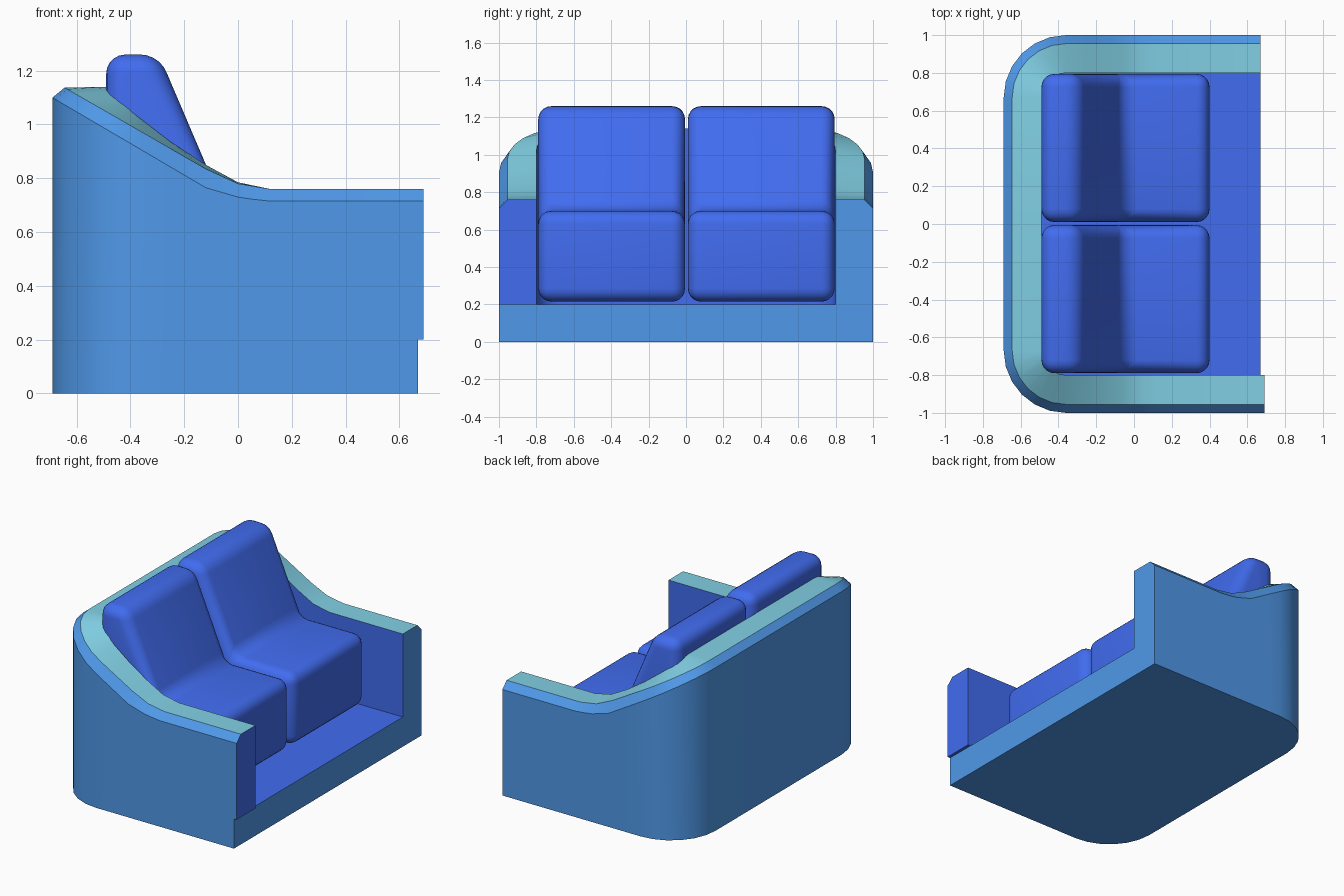
import bpy, bmesh, math

if "Cube" in bpy.data.objects:
    bpy.data.objects.remove(bpy.data.objects["Cube"])


def material(name, rgb):
    m = bpy.data.materials.new(name)
    m.diffuse_color = (*rgb, 1)
    m.use_nodes = True
    m.node_tree.nodes["Principled BSDF"].inputs["Base Color"].default_value = m.diffuse_color
    return m


SHELL = material("light blue", (0.08, 0.32, 0.82))
TRIM = material("pale teal", (0.22, 0.63, 0.78))
CLOTH = material("royal blue", (0.053, 0.15, 0.87))


def finish(bm, name, mats, angle=35):
    bmesh.ops.recalc_face_normals(bm, faces=bm.faces[:])
    me = bpy.data.meshes.new(name)
    bm.to_mesh(me)
    bm.free()
    ob = bpy.data.objects.new(name, me)
    bpy.context.collection.objects.link(ob)
    for m in mats:
        me.materials.append(m)
    bpy.ops.object.select_all(action='DESELECT')
    ob.select_set(True)
    bpy.context.view_layer.objects.active = ob
    bpy.ops.object.shade_smooth_by_angle(angle=math.radians(angle))
    return ob


def height(curve, x):
    """Piecewise linear height along x."""
    if x <= curve[0][0]:
        return curve[0][1]
    for (x0, z0), (x1, z1) in zip(curve, curve[1:]):
        if x <= x1:
            return z0 + (z1 - z0) * (x - x0) / (x1 - x0)
    return curve[-1][1]


# Height of the three top rails: outer edge, chamfer edge, inner edge
OUTER = [(-0.69, 1.10), (-0.12, 0.765), (0.0, 0.73), (0.10, 0.715)]
CHAMFER = [(-0.65, 1.14), (-0.12, 0.835), (0.0, 0.78), (0.12, 0.76)]
INNER = [(-0.49, 1.14), (-0.40, 1.05), (-0.25, 0.935), (-0.12, 0.85),
         (0.0, 0.785), (0.12, 0.76)]
CX, CY, R = -0.36, 0.67, 0.33      # corner centre and outer radius
FRONT, FLOOR = 0.67, 0.20


def path(inset):
    """U-shaped plan line, inset from the outside."""
    r = R - inset
    half = [(x, -CY - r) for x in (FRONT, 0.12, 0.05, 0, -0.06, -0.12, -0.25)]
    for i in range(7):
        a = math.radians(270 - 15 * i)
        half.append((CX + r * math.cos(a), -CY + r * math.sin(a)))
    return half + [(x, -y) for x, y in reversed(half)]


# Shell: wrap-around wall, chamfer, top trim, inside lining and floor
bm = bmesh.new()
rails = []
for inset, top in ((0, 0.0), (0, OUTER), (0.045, CHAMFER), (0.2, INNER), (0.2, FLOOR)):
    rails.append([bm.verts.new((x, y, height(top, x) if isinstance(top, list) else top))
                  for x, y in path(inset)])
for (a, b), mat in zip(zip(rails, rails[1:]), (0, 0, 1, 2)):
    for i in range(len(a) - 1):
        bm.faces.new((a[i], a[i + 1], b[i + 1], b[i])).material_index = mat
bm.faces.new(rails[0])
bm.faces.new(rails[4]).material_index = 2
for end in (0, -1):
    bm.faces.new([r[end] for r in rails])
bm.faces.new((rails[0][0], rails[4][0], rails[4][-1], rails[0][-1]))
finish(bm, "sofa_shell", (SHELL, TRIM, CLOTH), 25)

# Thin panel capping one arm end
bm = bmesh.new()
section = [(-1, FLOOR), (-1, 0.715), (-0.955, 0.76), (-0.8, 0.76), (-0.8, FLOOR)]
back, front = ([bm.verts.new((x, y, z)) for y, z in section] for x in (FRONT, 0.69))
bm.faces.new(back)
bm.faces.new(front).material_index = 2
for i, mat in enumerate((0, 0, 1, 2, 2)):
    j = (i + 1) % 5
    bm.faces.new((back[i], back[j], front[j], front[i])).material_index = mat
finish(bm, "arm_end_panel", (SHELL, TRIM, CLOTH), 25)


# Cushions: one-piece seat and leaning back, all edges rounded
def cushion(name, y0, y1):
    profile = [(-0.49, 0.215), (0.40, 0.215), (0.40, 0.70),
               (-0.055, 0.70), (-0.294, 1.26), (-0.49, 1.26)]
    bm = bmesh.new()
    a, b = ([bm.verts.new((x, y, z)) for x, z in profile] for y in (y0, y1))
    bm.faces.new(a)
    bm.faces.new(b)
    for i in range(6):
        j = (i + 1) % 6
        bm.faces.new((a[i], a[j], b[j], b[i]))
    bmesh.ops.recalc_face_normals(bm, faces=bm.faces[:])
    bmesh.ops.bevel(bm, geom=bm.edges[:], offset=0.07, segments=5,
                    profile=0.5, affect='EDGES', clamp_overlap=True)
    finish(bm, name, (CLOTH,), 40)


cushion("cushion_left", -0.79, -0.005)
cushion("cushion_right", 0.01, 0.795)
